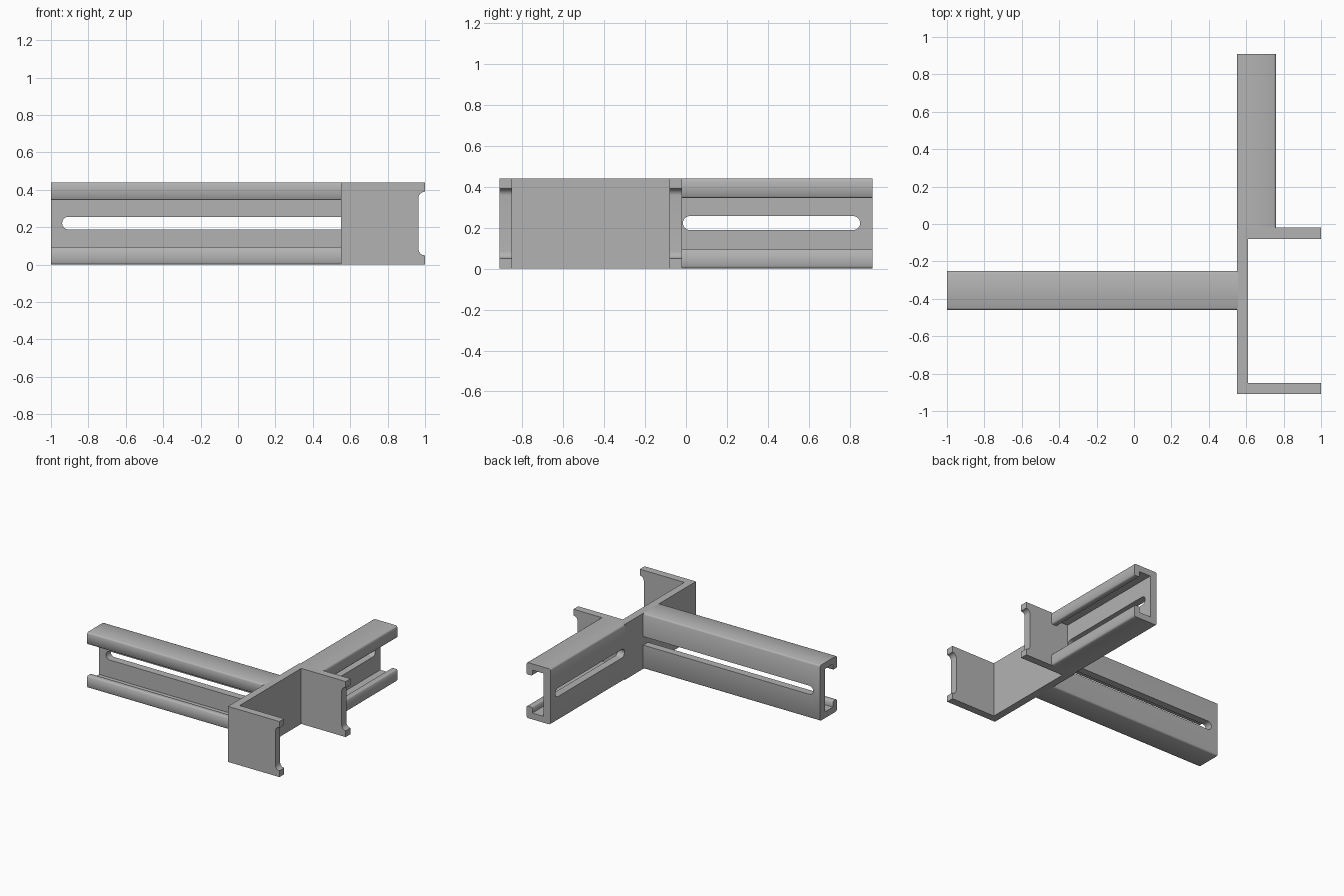
import bpy, bmesh, math
from mathutils import Vector

if "Cube" in bpy.data.objects:
    bpy.data.objects.remove(bpy.data.objects["Cube"], do_unlink=True)

grey = bpy.data.materials.new("plain grey")
grey.use_nodes = True
grey.diffuse_color = (0.45, 0.45, 0.45, 1)
grey.node_tree.nodes["Principled BSDF"].inputs["Base Color"].default_value = (0.45, 0.45, 0.45, 1)

H = 0.44       # overall height
T = 0.06       # wall thickness


def prism(name, points, sweep):
    """Extrude a closed 3D outline along the sweep vector."""
    bm = bmesh.new()
    face = bm.faces.new([bm.verts.new(p) for p in points])
    new = bmesh.ops.extrude_face_region(bm, geom=[face])["geom"]
    bmesh.ops.translate(bm, vec=Vector(sweep), verts=[g for g in new if isinstance(g, bmesh.types.BMVert)])
    bmesh.ops.recalc_face_normals(bm, faces=bm.faces)
    mesh = bpy.data.meshes.new(name)
    bm.to_mesh(mesh)
    bm.free()
    mesh.materials.append(grey)
    obj = bpy.data.objects.new(name, mesh)
    bpy.context.collection.objects.link(obj)
    return obj


def rounded_rect(u0, u1, z0, z1, r, steps=8):
    pts = []
    corners = [(u1 - r, z1 - r), (u0 + r, z1 - r), (u0 + r, z0 + r), (u1 - r, z0 + r)]
    for i, (cu, cz) in enumerate(corners):
        for k in range(steps + 1):
            a = math.pi / 2 * (i + k / steps)
            pts.append((cu + r * math.cos(a), cz + r * math.sin(a)))
    return pts


def activate(obj):
    bpy.ops.object.select_all(action='DESELECT')
    obj.select_set(True)
    bpy.context.view_layer.objects.active = obj


def cut(obj, cutter):
    cutter.hide_render = True
    mod = obj.modifiers.new("cut", 'BOOLEAN')
    mod.operation, mod.solver, mod.object = 'DIFFERENCE', 'EXACT', cutter
    activate(obj)
    bpy.ops.object.modifier_apply(modifier=mod.name)
    bpy.data.objects.remove(cutter, do_unlink=True)


# Lower half of the lipped channel section: (depth from web back, height)
half = [(0, 0.012), (0.004, 0.004), (0.012, 0), (0.198, 0), (0.206, 0.004), (0.21, 0.012),
        (0.21, 0.088), (0.203, 0.095), (0.167, 0.095), (0.16, 0.088), (0.16, 0.05), (T, 0.05)]
section = half + [(d, H - z) for d, z in reversed(half)]

# Long rail along x, open towards the front
long_rail = prism("long_rail", [(-1, -0.25 - d, z) for d, z in section], (1.555, 0, 0))
slot = rounded_rect(-0.94, 0.7, 0.188, 0.256, 0.0339)
cut(long_rail, prism("slot_cutter", [(u, -0.35, z) for u, z in slot], (0, 0.2, 0)))

# Short rail along y, open towards the left side
short_rail = prism("short_rail", [(0.55 + d, -0.02, z) for d, z in section], (0, 0.93, 0))
slot = rounded_rect(-0.015, 0.85, 0.188, 0.256, 0.0339)
cut(short_rail, prism("slot_cutter", [(0.45, u, z) for u, z in slot], (0.2, 0, 0)))

# U-shaped bracket with two arms, each notched at its end
x0, x1, y0, y1 = 0.55, 1.0, -0.91, -0.02
outline = [(x0, y0), (x1, y0), (x1, y0 + T), (x0 + T, y0 + T),
           (x0 + T, y1 - T), (x1, y1 - T), (x1, y1), (x0, y1)]
bracket = prism("u_bracket", [(x, y, 0) for x, y in outline], (0, 0, H))
notch = rounded_rect(0.965, 1.2, 0.05, 0.39, 0.034)
cut(bracket, prism("notch_cutter", [(u, -1.1, z) for u, z in notch], (0, 1.3, 0)))

for obj in (long_rail, short_rail, bracket):
    activate(obj)
    bpy.ops.object.shade_smooth_by_angle(angle=math.radians(50))
